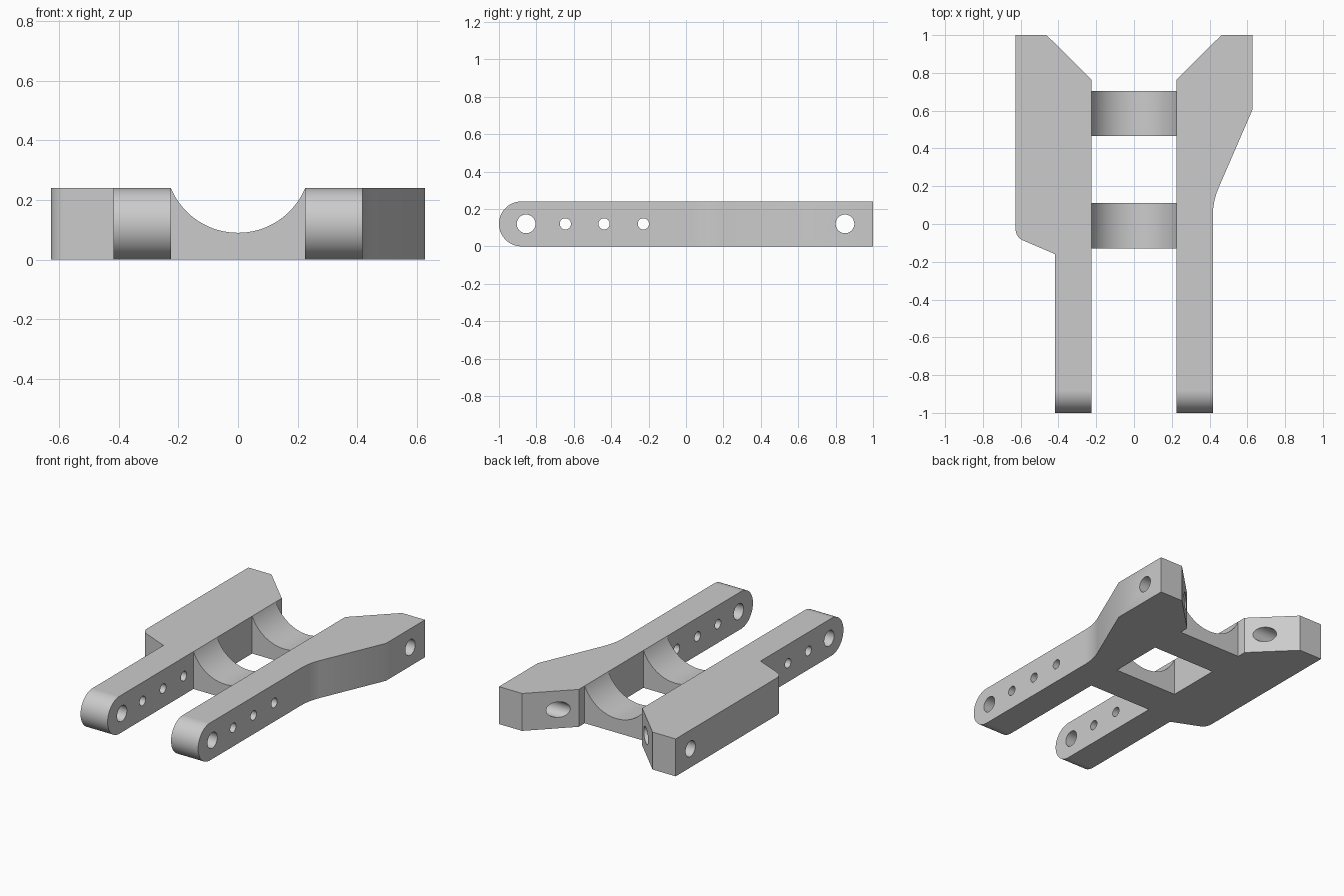
import bpy, bmesh, math
from mathutils import Vector, Matrix

cube = bpy.data.objects.get("Cube")
if cube:
    bpy.data.objects.remove(cube, do_unlink=True)

HEIGHT, INNER, OUTER, WIDE = 0.24, 0.225, 0.417, 0.627
MID = HEIGHT / 2

grey = bpy.data.materials.new("plain grey")
grey.use_nodes = True
grey.diffuse_color = (0.6, 0.6, 0.6, 1)
grey.node_tree.nodes["Principled BSDF"].inputs["Base Color"].default_value = (0.6, 0.6, 0.6, 1)


def link(name, bm):
    bmesh.ops.recalc_face_normals(bm, faces=bm.faces)
    mesh = bpy.data.meshes.new(name)
    bm.to_mesh(mesh)
    bm.free()
    obj = bpy.data.objects.new(name, mesh)
    bpy.context.collection.objects.link(obj)
    mesh.materials.append(grey)
    return obj


def prism(name, profile, place, start, end):
    """Extrude a 2D outline; place(u, v, w) maps it into space."""
    bm = bmesh.new()
    face = bm.faces.new([bm.verts.new(place(u, v, start)) for u, v in profile])
    shift = Vector(place(0, 0, end)) - Vector(place(0, 0, start))
    top = bmesh.ops.extrude_face_region(bm, geom=[face], use_keep_orig=True)
    bmesh.ops.translate(bm, vec=shift, verts=[g for g in top["geom"] if isinstance(g, bmesh.types.BMVert)])
    return link(name, bm)


def fillet(before, corner, after, length, steps=8):
    """Rounded replacement for one outline corner."""
    c = Vector(corner)
    a = c + (Vector(before) - c).normalized() * length
    b = c + (Vector(after) - c).normalized() * length
    return [tuple(a.lerp(c, t).lerp(c.lerp(b, t), t)) for t in (i / steps for i in range(steps + 1))]


def arc(cy, cz, r, start, end, steps=40):
    angles = [math.radians(start + (end - start) * i / steps) for i in range(steps + 1)]
    return [(cy + r * math.cos(a), cz + r * math.sin(a)) for a in angles]


def cut(obj, cutter, operation):
    mod = obj.modifiers.new(cutter.name, "BOOLEAN")
    mod.operation, mod.solver, mod.object = operation, "EXACT", cutter
    bpy.context.view_layer.objects.active = obj
    bpy.ops.object.modifier_apply(modifier=mod.name)


def finish(obj):
    bpy.ops.object.select_all(action="DESELECT")
    obj.select_set(True)
    bpy.context.view_layer.objects.active = obj
    bpy.ops.object.shade_smooth_by_angle(angle=math.radians(30))
    obj.modifiers.new("flat faces", "WEIGHTED_NORMAL").keep_sharp = True


# Side outline with the rounded front end
side = arc(-1 + MID, MID, MID, 90, 270) + [(1.2, 0), (1.2, HEIGHT)]
side_shape = prism("side_shape", side, lambda u, v, w: (w, u, v), -1, 1)

# Cross holes: pivots at both ends and three smaller ones between
bm = bmesh.new()
for y, r in ((-0.855, 0.05), (-0.645, 0.03), (-0.438, 0.03), (-0.228, 0.03), (0.85, 0.05)):
    bmesh.ops.create_cone(bm, cap_ends=True, segments=32, radius1=r, radius2=r, depth=2,
                          matrix=Matrix.Translation((0, y, MID)) @ Matrix.Rotation(math.pi / 2, 4, "Y"))
holes = link("hole_cutter", bm)

# Arm plans
right_plan = [(-WIDE, 1), (-0.463, 1), (-INNER, 0.765), (-INNER, -1), (-OUTER, -1), (-OUTER, -0.16)]
right_plan += fillet((-OUTER, -0.16), (-WIDE, -0.07), (-WIDE, 1), 0.045)
left_plan = [(WIDE, 1), (0.463, 1), (INNER, 0.765), (INNER, -1), (OUTER, -1)]
left_plan += fillet((OUTER, -1), (OUTER, 0.12), (WIDE, 0.605), 0.08) + [(WIDE, 0.605)]

for name, plan in (("right_arm", right_plan), ("left_arm", left_plan)):
    arm = prism(name, plan, lambda u, v, w: (u, v, w), -0.1, HEIGHT + 0.1)
    cut(arm, side_shape, "INTERSECT")
    cut(arm, holes, "DIFFERENCE")
    finish(arm)

for helper in (side_shape, holes):
    bpy.data.objects.remove(helper, do_unlink=True)

# Saddle-shaped cross bars
dip = 0.09
depth = HEIGHT - dip
radius = (INNER ** 2 + depth ** 2) / (2 * depth)
half = math.degrees(math.asin(INNER / radius))
saddle = [(-INNER, 0), (INNER, 0)] + arc(0, dip + radius, radius, -90 + half, -90 - half)
for name, front, back in (("front_saddle", -0.13, 0.11), ("back_saddle", 0.465, 0.705)):
    finish(prism(name, saddle, lambda u, v, w: (u, w, v), front, back))
